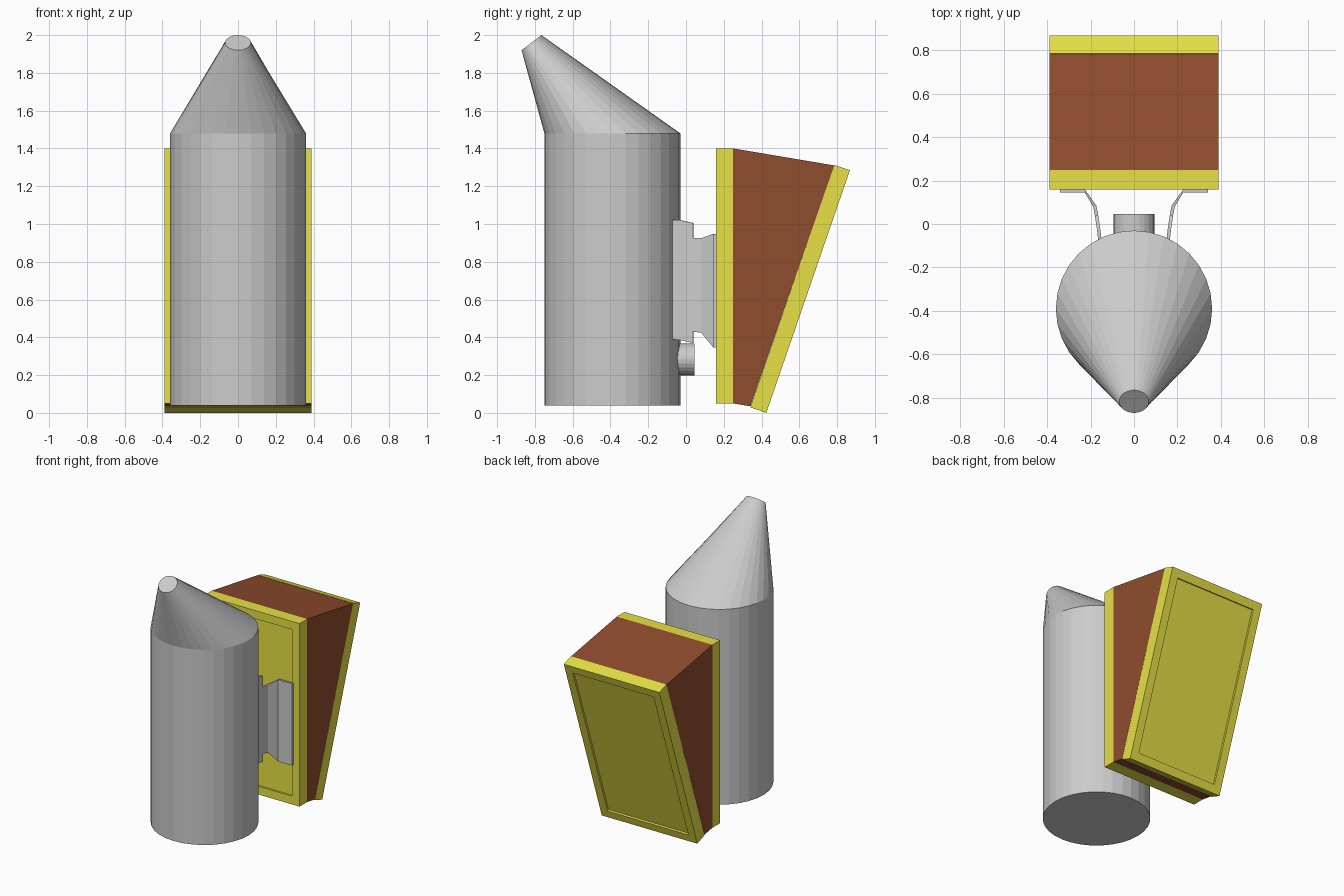
import bpy, bmesh
from math import sin, cos, tau
from mathutils import Vector

if "Cube" in bpy.data.objects:
    bpy.data.objects.remove(bpy.data.objects["Cube"])


def material(name, color):
    m = bpy.data.materials.new(name)
    m.diffuse_color = (*color, 1)
    m.use_nodes = True
    m.node_tree.nodes["Principled BSDF"].inputs["Base Color"].default_value = m.diffuse_color
    return m


def make(name, bm, mat=None):
    bmesh.ops.recalc_face_normals(bm, faces=bm.faces[:])
    me = bpy.data.meshes.new(name)
    bm.to_mesh(me)
    bm.free()
    ob = bpy.data.objects.new(name, me)
    bpy.context.collection.objects.link(ob)
    if mat:
        me.materials.append(mat)
    return ob


def loft(name, rings):
    """Skin a stack of equal rings and cap both ends."""
    bm = bmesh.new()
    rows = [[bm.verts.new(p) for p in r] for r in rings]
    n = len(rows[0])
    for a, b in zip(rows, rows[1:]):
        for i in range(n):
            j = (i + 1) % n
            bm.faces.new((a[i], a[j], b[j], b[i]))
    bm.faces.new(rows[0])
    bm.faces.new(rows[-1])
    return make(name, bm)


def ellipse(center, u, v, n=32):
    c, u, v = Vector(center), Vector(u), Vector(v)
    return [c + u * sin(tau * i / n) + v * cos(tau * i / n) for i in range(n)]


def wedge(name, profile, mat, panel_dir=None):
    """Extrude a yz profile across the width; optionally recess one panel."""
    bm = bmesh.new()
    l, r = [[bm.verts.new((x, y, z)) for y, z in profile] for x in (-0.39, 0.39)]
    n = len(profile)
    bm.faces.new(l)
    bm.faces.new(r)
    for i in range(n):
        j = (i + 1) % n
        bm.faces.new((l[i], l[j], r[j], r[i]))
    bmesh.ops.recalc_face_normals(bm, faces=bm.faces[:])
    if panel_dir:
        face = max(bm.faces, key=lambda f: f.normal.dot(Vector(panel_dir)))
        bmesh.ops.inset_region(bm, faces=[face], thickness=0.085)
        # Straight-walled recess
        normal = face.normal.copy()
        new = bmesh.ops.extrude_face_region(bm, geom=[face])["geom"]
        bmesh.ops.translate(bm, vec=normal * -0.014,
                            verts=[g for g in new if isinstance(g, bmesh.types.BMVert)])
        if face.is_valid:
            bm.faces.remove(face)
    return make(name, bm, mat)


yellow = material("yellow_wood", (0.8, 0.75, 0.06))
brown = material("brown_leather", (0.28, 0.075, 0.027))

# Fire chamber and leaning spout
R, CY = 0.36, -0.39
base = ellipse((0, CY, 0.04), (R, 0, 0), (0, R, 0))
rim = ellipse((0, CY, 1.48), (R, 0, 0), (0, R, 0))
tip = ellipse((0, -0.818, 1.96), (0.068, 0, 0), (0, 0.0525, 0.04))
loft("chamber_and_spout", [base, rim, tip])

# Air inlet pipe
loft("air_pipe", [ellipse((0, y, 0.283), (0.095, 0, 0), (0, 0, 0.085), 24)
                  for y in (-0.07, 0.045)])

# Bellows: two boards with recessed panels, leather between
wedge("bellows_front_board", [(0.16, 0.05), (0.25, 0.05), (0.25, 1.4), (0.16, 1.4)],
      yellow, (0, -1, 0))
wedge("bellows_leather", [(0.25, 0.05), (0.34, 0.035), (0.785, 1.31), (0.25, 1.4)], brown)
wedge("bellows_back_board", [(0.34, 0.03), (0.425, 0.0), (0.868, 1.285), (0.785, 1.312)],
      yellow, (0, 1, -0.3))

# Mirrored bent sheet brackets: x, y, lower z, upper z per bend
SECTIONS = [
    [(0.165, -0.075, 0.39, 1.02), (0.17, -0.03, 0.385, 1.02), (0.18, 0.037, 0.37, 1.005)],
    [(0.18, 0.037, 0.43, 0.925), (0.188, 0.08, 0.425, 0.925), (0.227, 0.145, 0.345, 0.948),
     (0.34, 0.145, 0.345, 0.948)],
]
bm = bmesh.new()
prev = None
for s, section in enumerate(SECTIONS):
    for i, (x, y, lo, hi) in enumerate(section):
        dx, dy = (0, 0.015) if y > 0.14 else (-0.015, 0.004)
        ring = [bm.verts.new(p) for p in ((x, y, lo), (x + dx, y + dy, lo),
                                          (x + dx, y + dy, hi), (x, y, hi))]
        if i:
            for k in range(4):
                m = (k + 1) % 4
                bm.faces.new((prev[k], prev[m], ring[m], ring[k]))
        if i in (0, len(section) - 1):
            bm.faces.new(ring)
        prev = ring
brackets = make("mounting_brackets", bm)
brackets.modifiers.new("mirror", "MIRROR")
